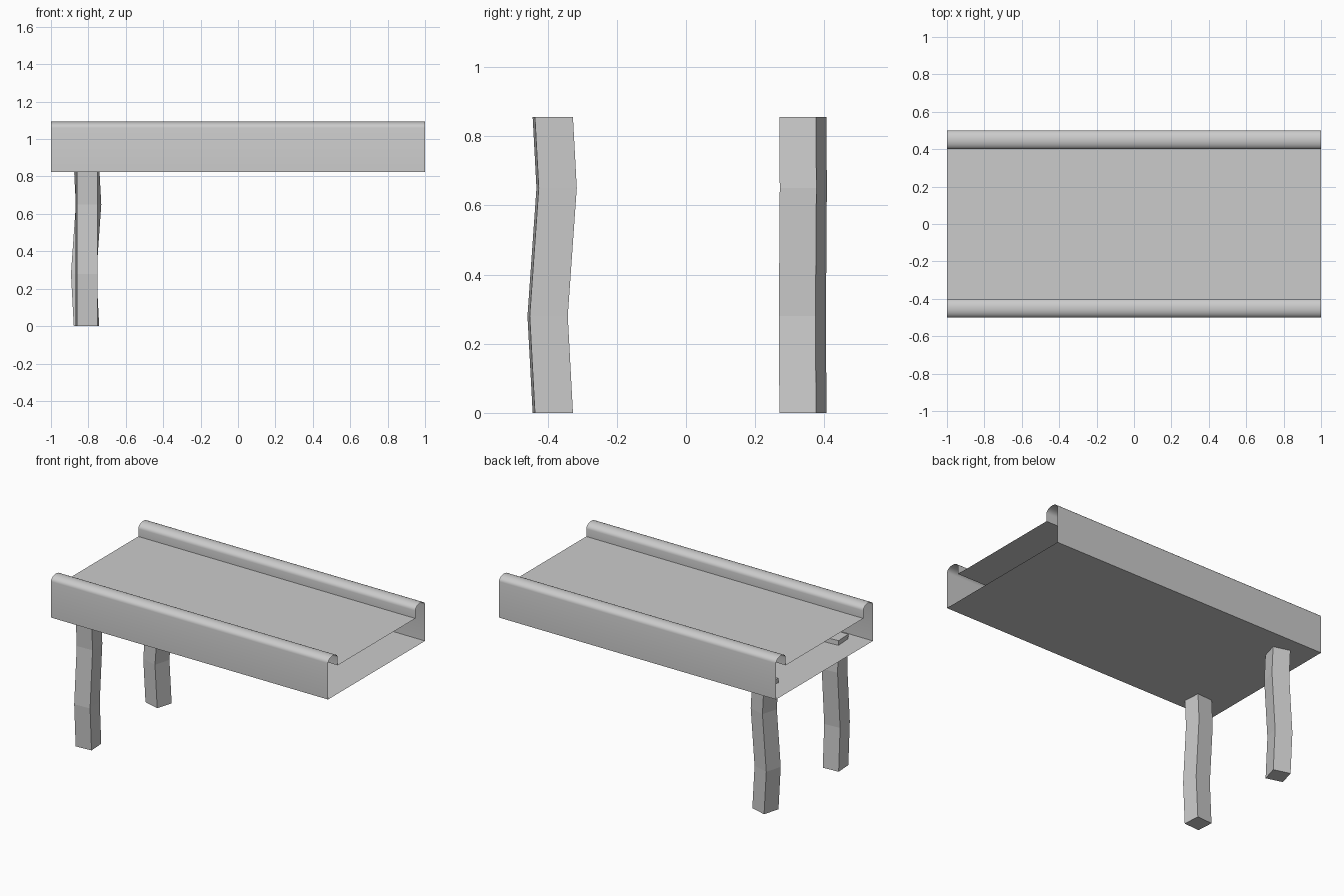
import bpy, bmesh, math
from mathutils import Matrix, Vector

cube = bpy.data.objects.get("Cube")
if cube:
    bpy.data.objects.remove(cube, do_unlink=True)

grey = bpy.data.materials.new("light_grey")
grey.use_nodes = True
colour = (0.6, 0.6, 0.6, 1)
grey.diffuse_color = colour
grey.node_tree.nodes["Principled BSDF"].inputs["Base Color"].default_value = colour


def make_object(name, bm):
    bmesh.ops.recalc_face_normals(bm, faces=bm.faces)
    mesh = bpy.data.meshes.new(name)
    bm.to_mesh(mesh)
    bm.free()
    mesh.materials.append(grey)
    obj = bpy.data.objects.new(name, mesh)
    bpy.context.collection.objects.link(obj)
    return obj


# Table shell: thin sheet folded into a flat bottom, two rounded rails and a deck
BOTTOM, DECK, SPRING, TOP = 0.825, 1.01, 1.06, 1.093
ARCH_STEPS = 12
half = [(0.5, BOTTOM)]
for i in range(ARCH_STEPS + 1):
    a = math.pi * i / ARCH_STEPS
    half.append((0.45 + 0.05 * math.cos(a), SPRING + (TOP - SPRING) * math.sin(a)))
half.append((0.4, DECK))
profile = half + [(-y, z) for y, z in reversed(half)]

bm = bmesh.new()
ends = [[bm.verts.new((x, y, z)) for y, z in profile] for x in (-1, 1)]
for i in range(len(profile)):
    j = (i + 1) % len(profile)
    bm.faces.new((ends[0][i], ends[0][j], ends[1][j], ends[1][i]))
shell = make_object("table_shell", bm)
bpy.context.view_layer.objects.active = shell
shell.select_set(True)
bpy.ops.object.shade_smooth_by_angle(angle=math.radians(40))


# Legs: square posts with a slight bend, each turned about its own axis
def make_leg(name, x, y, turn, bend_direction):
    bm = bmesh.new()
    rings = []
    for z, bend in ((0, 0), (0.28, 0.015), (0.65, -0.011), (0.855, 0)):
        centre = Vector((x, y, z)) + bend * Vector(bend_direction)
        place = Matrix.Translation(centre) @ Matrix.Rotation(math.radians(turn), 4, "Z")
        rings.append([bm.verts.new(place @ Vector((0.055 * sx, 0.055 * sy, 0)))
                      for sx, sy in ((-1, -1), (1, -1), (1, 1), (-1, 1))])
    for low, high in zip(rings, rings[1:]):
        for i in range(4):
            j = (i + 1) % 4
            bm.faces.new((low[i], low[j], high[j], high[i]))
    bm.faces.new(rings[0][::-1])
    bm.faces.new(rings[-1])
    make_object(name, bm)


make_leg("front_leg", -0.81, -0.385, 3.5, (0, -1, 0))
make_leg("back_leg", -0.81, 0.338, -16, (-1, -0.1, 0))
